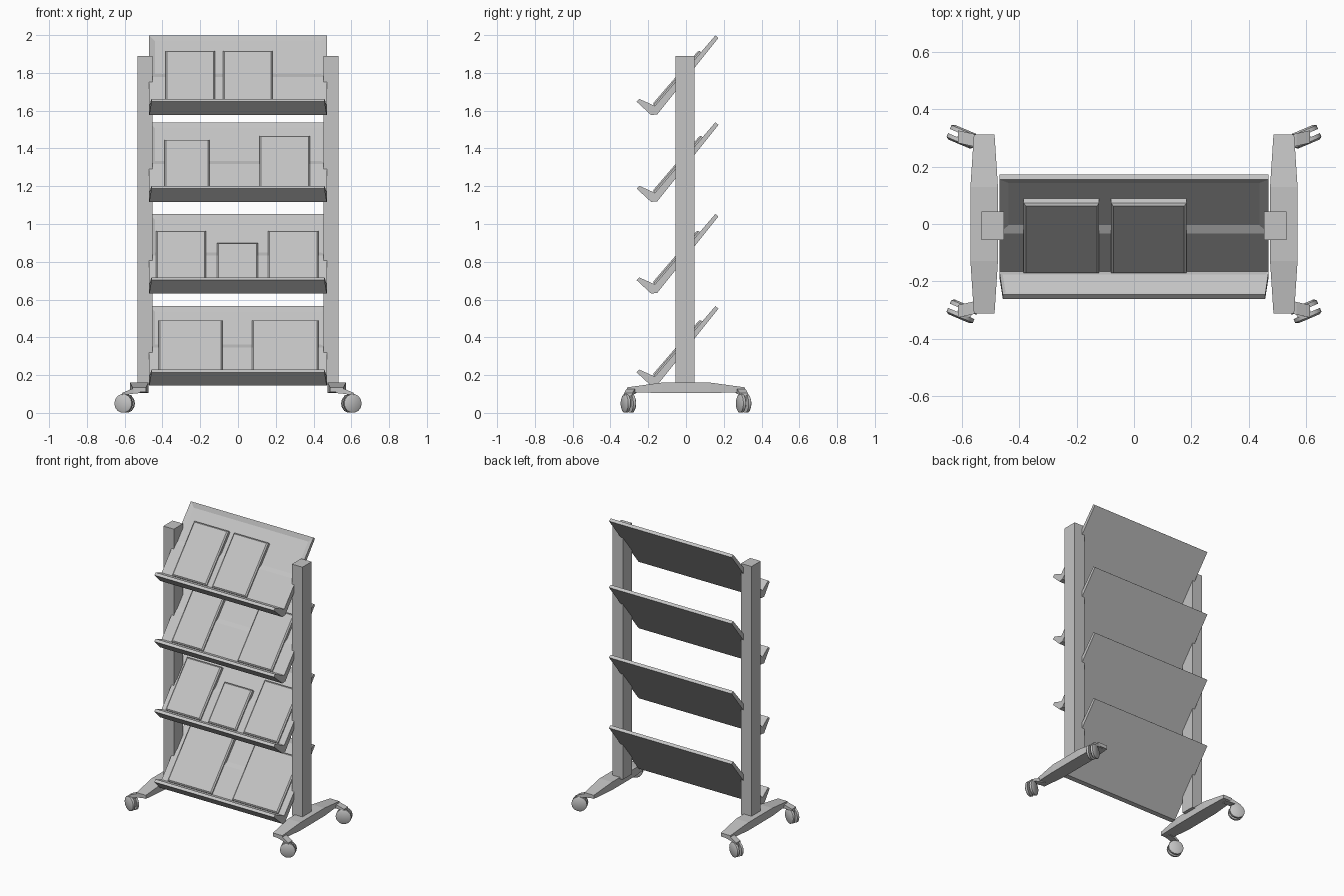
import bpy, bmesh, math
from mathutils import Vector, Matrix

if "Cube" in bpy.data.objects:
    bpy.data.objects.remove(bpy.data.objects["Cube"])

grey = bpy.data.materials.new("light grey")
grey.use_nodes = True
COLOUR = (0.55, 0.55, 0.55, 1)
grey.diffuse_color = COLOUR
grey.node_tree.nodes["Principled BSDF"].inputs["Base Color"].default_value = COLOUR


def finish(name, bm, smooth=False):
    bmesh.ops.recalc_face_normals(bm, faces=bm.faces)
    mesh = bpy.data.meshes.new(name)
    bm.to_mesh(mesh)
    bm.free()
    mesh.materials.append(grey)
    obj = bpy.data.objects.new(name, mesh)
    bpy.context.collection.objects.link(obj)
    if smooth:
        bpy.ops.object.select_all(action='DESELECT')
        obj.select_set(True)
        bpy.context.view_layer.objects.active = obj
        bpy.ops.object.shade_smooth_by_angle(angle=math.radians(35))
    return obj


def loft(bm, rings):
    """Skin a list of equal-length rings and cap both ends; returns the side faces."""
    loops = [[bm.verts.new(p) for p in ring] for ring in rings]
    n = len(loops[0])
    sides = []
    for a, b in zip(loops, loops[1:]):
        sides += [bm.faces.new((a[i], a[(i + 1) % n], b[(i + 1) % n], b[i])) for i in range(n)]
    bm.faces.new(loops[0][::-1])
    bm.faces.new(loops[-1])
    return sides


def box(bm, size, matrix):
    bmesh.ops.create_cube(bm, size=1, matrix=matrix @ Matrix.Diagonal((*size, 1)))


# Shelf cross-section (y, z) for the top shelf; the others are dropped copies
VALLEY = Vector((-0.165, 1.625))
FRONT_TOP = Vector((0.155, 1.998))
SPLIT = VALLEY.lerp(FRONT_TOP, 0.41)
PROFILE = [VALLEY, SPLIT, FRONT_TOP, (0.172, 1.985), (-0.152, 1.58),
           (-0.185, 1.577), (-0.262, 1.648), (-0.247, 1.662)]
SLOPE = (FRONT_TOP - VALLEY).normalized()
TILT = math.atan2(SLOPE.y, SLOPE.x)


def shelf(name, drop):
    bm = bmesh.new()
    rings = []
    for side in (-1, 1):
        # the lip narrows a little towards its tip
        rings.append([(side * (0.458 if y < -0.2 else 0.47), y, z - drop) for y, z in PROFILE])
    faces = loft(bm, rings)
    bmesh.ops.recalc_face_normals(bm, faces=bm.faces)
    # shallow recesses in the upper back panel and the lip
    bmesh.ops.inset_individual(bm, faces=[faces[1]], thickness=0.045, depth=-0.012)
    bmesh.ops.inset_individual(bm, faces=[faces[7]], thickness=0.015, depth=-0.004)
    finish(name, bm)


def book(name, x0, x1, top, drop):
    # leaning slab with slightly chamfered front cover
    length = (top + drop - VALLEY.y) / SLOPE.y
    frame = Matrix.Translation((0, VALLEY.x, VALLEY.y - drop)) @ Matrix.Rotation(TILT, 4, 'X')
    bm = bmesh.new()
    rings = []
    for height, inset in ((-0.012, 0), (0.008, 0), (0.016, 0.008)):
        a, b, c, d = x0 + inset, x1 - inset, inset, length - inset
        rings.append([frame @ Vector((x, s, height)) for x, s in ((a, c), (b, c), (b, d), (a, d))])
    loft(bm, rings)
    finish(name, bm)


# Shelves with their books: drop, then (x start, x end, top height)
LAYOUT = [
    ("top", 0, [(-0.385, -0.122, 1.91), (-0.08, 0.183, 1.91)]),
    ("upper", 0.46, [(-0.39, -0.15, 1.44), (0.115, 0.38, 1.46)]),
    ("lower", 0.945, [(-0.435, -0.17, 0.957), (-0.11, 0.105, 0.893), (0.16, 0.425, 0.957)]),
    ("bottom", 1.433, [(-0.42, -0.082, 0.485), (0.075, 0.425, 0.485)]),
]
for level, drop, books in LAYOUT:
    shelf(level + "_shelf", drop)
    for i, (x0, x1, top) in enumerate(books):
        book(f"{level}_book_{i + 1}", x0, x1, top, drop)


# Uprights, feet and casters on both sides
def caster(name, sx, y):
    frame = Matrix.Translation((sx * 0.6, y, 0.05)) @ Matrix.Rotation(sx * math.radians(23), 4, 'Z')
    bm = bmesh.new()
    for side in (-1, 1):
        ends = [(0.008, 0.05), (0.022, 0.05), (0.028, 0.04)]
        rings = []
        for depth, radius in ends:
            rings.append([frame @ Vector((radius * math.cos(a), side * depth, radius * math.sin(a)))
                          for a in (i * math.tau / 14 for i in range(14))])
        loft(bm, rings)
    # hub between the twin wheels
    box(bm, (0.05, 0.018, 0.06), frame @ Matrix.Translation((-sx * 0.01, 0, 0.015)))
    finish(name + "_wheels", bm, smooth=True)

    # bracket sloping down from the foot
    bm = bmesh.new()
    start, end = Vector((sx * 0.52, y * 0.93, 0)), Vector((sx * 0.615, y, 0))
    across = Vector((0, 0.022, 0))
    rings = []
    for p, low, high in ((start, 0.105, 0.13), (start.lerp(end, 0.5), 0.1, 0.125), (end, 0.092, 0.105)):
        up = Vector((0, 0, 1))
        rings.append([p - across + up * low, p + across + up * low,
                      p + across + up * high, p - across + up * high])
    loft(bm, rings)
    finish(name + "_bracket", bm)


for label, sx in (("left", 1), ("right", -1)):
    bm = bmesh.new()
    box(bm, (0.08, 0.1, 1.74), Matrix.Translation((sx * 0.493, -0.006, 1.02)))
    finish(label + "_upright", bm)

    bm = bmesh.new()
    rings = []
    for y, half, low, high in ((-0.313, 0.036, 0.11, 0.135), (-0.13, 0.048, 0.105, 0.16),
                               (0.13, 0.048, 0.105, 0.16), (0.313, 0.036, 0.11, 0.135)):
        rings.append([(sx * 0.523 + dx * half, y, z)
                      for dx, z in ((-1, low), (1, low), (1, high), (-1, high))])
    loft(bm, rings)
    finish(label + "_foot", bm)

    caster(label + "_front_caster", sx, -0.305)
    caster(label + "_back_caster", sx, 0.305)
